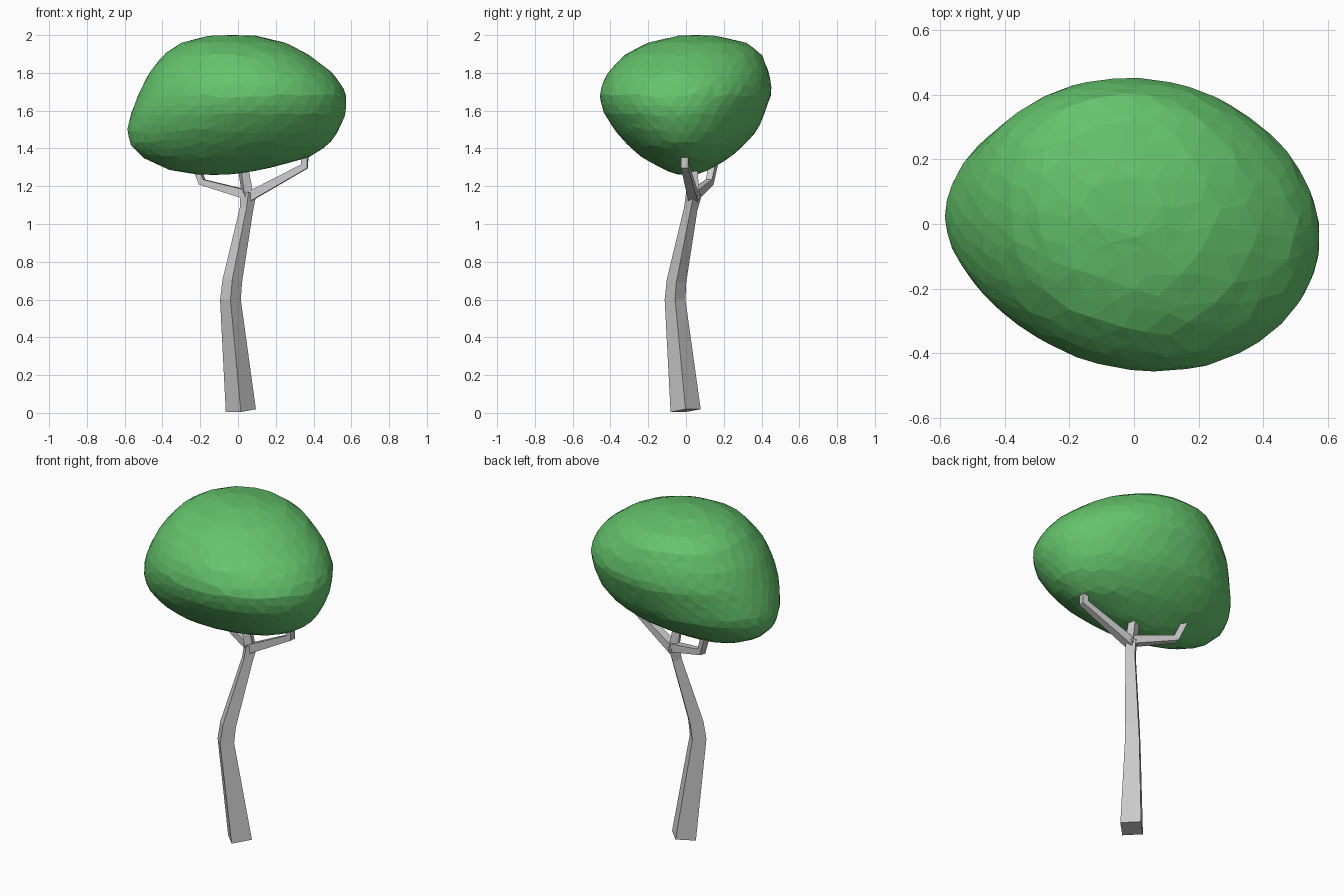
import bpy, bmesh, math, random
from mathutils import Vector

if "Cube" in bpy.data.objects:
    bpy.data.objects.remove(bpy.data.objects["Cube"])

random.seed(4)


def make_object(name, bm):
    bmesh.ops.recalc_face_normals(bm, faces=bm.faces)
    mesh = bpy.data.meshes.new(name)
    bm.to_mesh(mesh)
    bm.free()
    obj = bpy.data.objects.new(name, mesh)
    bpy.context.collection.objects.link(obj)
    return obj


def square_sweep(name, path, side, phase):
    """Four-sided limb along (x, y, z, radius) points."""
    bm = bmesh.new()
    pts = [Vector(p[:3]) for p in path]
    rings = []
    for i, p in enumerate(pts):
        t = Vector()
        if i > 0:
            t += (p - pts[i - 1]).normalized()
        if i < len(pts) - 1:
            t += (pts[i + 1] - p).normalized()
        t.normalize()
        u = (side - t * side.dot(t)).normalized()
        v = t.cross(u)
        rings.append([bm.verts.new(p + path[i][3] * (
            u * math.cos(phase + k * math.pi / 2) + v * math.sin(phase + k * math.pi / 2)))
            for k in range(4)])
    for a, b in zip(rings, rings[1:]):
        for k in range(4):
            bm.faces.new((a[k], a[(k + 1) % 4], b[(k + 1) % 4], b[k]))
    bm.faces.new(rings[0])
    bm.faces.new(rings[-1])
    return make_object(name, bm)


# Trunk: bent, tapering square limb with corners facing the axes
square_sweep("trunk", [
    (0.015, -0.002, 0.012, 0.08),
    (-0.04, -0.058, 0.60, 0.055),
    (-0.03, -0.050, 0.70, 0.052),
    (0.045, 0.025, 1.08, 0.036),
    (0.055, 0.042, 1.16, 0.042)], Vector((1, 0, 0)), 0)

# Branches: thin square limbs that run up into the canopy
branches = {
    "right_branch": [(0.05, 0.04, 1.14, 0.036), (0.352, -0.005, 1.305, 0.027), (0.352, -0.005, 1.41, 0.027)],
    "left_branch": [(0.05, 0.045, 1.155, 0.034), (-0.19, 0.125, 1.222, 0.025), (-0.25, 0.16, 1.38, 0.025)],
    "middle_branch": [(0.055, 0.042, 1.13, 0.034), (0.02, 0.03, 1.34, 0.03)],
}
for name, path in branches.items():
    d = Vector(path[-1][:3]) - Vector(path[0][:3])
    square_sweep(name, path, Vector((-d.y, d.x, 0)), math.pi / 4)

# Canopy: faceted ball shaped by its extents at each height (z, x min, x max, y min, y max)
slices = [
    (1.26, -0.20, -0.05, -0.04, 0.05), (1.285, -0.36, 0.12, -0.11, 0.12),
    (1.35, -0.50, 0.37, -0.23, 0.23), (1.42, -0.57, 0.48, -0.31, 0.31),
    (1.50, -0.585, 0.535, -0.38, 0.38), (1.60, -0.56, 0.575, -0.44, 0.42),
    (1.70, -0.52, 0.57, -0.46, 0.455), (1.80, -0.47, 0.50, -0.415, 0.44),
    (1.90, -0.39, 0.37, -0.32, 0.40), (1.96, -0.30, 0.25, -0.20, 0.32),
    (2.00, -0.14, 0.08, -0.03, 0.14)]


def extents(z):
    for a, b in zip(slices, slices[1:]):
        if z <= b[0]:
            f = (z - a[0]) / (b[0] - a[0])
            return [p + (q - p) * f for p, q in zip(a[1:], b[1:])]
    return slices[-1][1:]


bm = bmesh.new()
bmesh.ops.create_icosphere(bm, subdivisions=4, radius=1)
for v in bm.verts:
    n = v.co.normalized()
    if abs(n.z) < 0.98:
        n = (n + Vector([random.uniform(-0.03, 0.03) for _ in range(3)])).normalized()
    z = 1.63 + 0.37 * n.z
    x0, x1, y0, y1 = extents(z)
    r = math.hypot(n.x, n.y)
    c, s = (n.x / r, n.y / r) if r > 1e-4 else (0, 0)
    k = 1 - 0.08 * c * s
    v.co = ((x0 + x1) / 2 + k * c * (x1 - x0) / 2, (y0 + y1) / 2 + k * s * (y1 - y0) / 2, z)
canopy = make_object("canopy", bm)
green = bpy.data.materials.new("leaf_green")
green.diffuse_color = (0.13, 0.55, 0.15, 1)
green.use_nodes = True
green.node_tree.nodes["Principled BSDF"].inputs["Base Color"].default_value = green.diffuse_color
canopy.data.materials.append(green)
